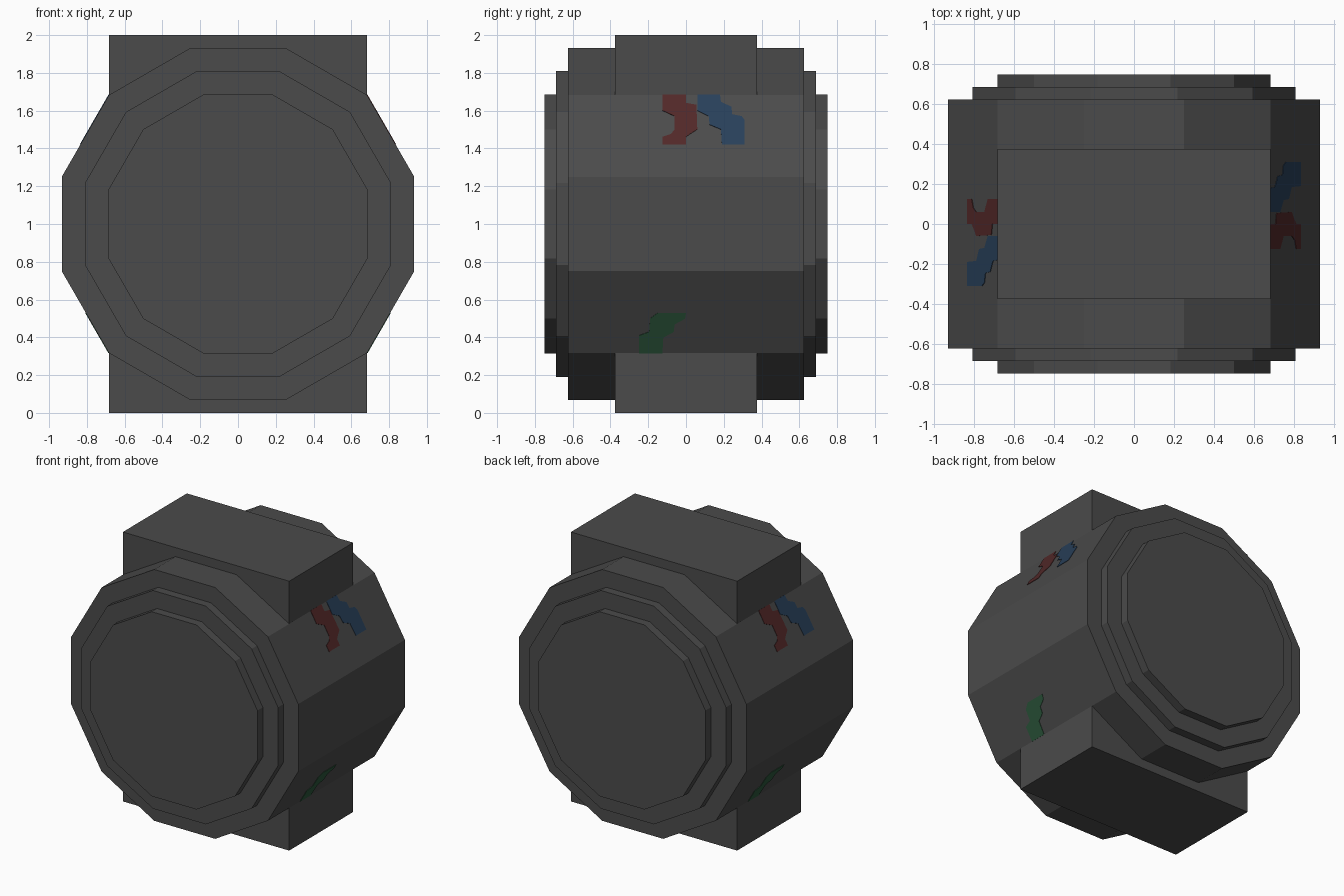
import bpy, bmesh, math
from mathutils import Vector, Matrix

if "Cube" in bpy.data.objects:
    bpy.data.objects.remove(bpy.data.objects["Cube"])


def material(name, rgb):
    m = bpy.data.materials.new(name)
    m.diffuse_color = (*rgb, 1)
    m.use_nodes = True
    m.node_tree.nodes["Principled BSDF"].inputs["Base Color"].default_value = m.diffuse_color
    return m


GREY = material("dark grey", (0.070, 0.070, 0.070))
RED = material("dark red", (0.084, 0.021, 0.021))
BLUE = material("dark blue", (0.021, 0.050, 0.100))
GREEN = material("dark green", (0.025, 0.095, 0.045))


def finish(bm, name, mat):
    bmesh.ops.recalc_face_normals(bm, faces=bm.faces)
    me = bpy.data.meshes.new(name)
    bm.to_mesh(me)
    bm.free()
    me.materials.append(mat)
    ob = bpy.data.objects.new(name, me)
    bpy.context.collection.objects.link(ob)
    return ob


def drum(name, apothem, half_depth):
    """Twelve-sided prism lying along y, with flats at the top and sides."""
    bm = bmesh.new()
    r = apothem / math.cos(math.radians(15))
    mat = (Matrix.Translation((0, 0, 1)) @ Matrix.Rotation(math.pi / 2, 4, 'X')
           @ Matrix.Rotation(math.radians(15), 4, 'Z'))
    bmesh.ops.create_cone(bm, cap_ends=True, segments=12, radius1=r, radius2=r,
                          depth=2 * half_depth, matrix=mat)
    return finish(bm, name, GREY)


def mark(name, outline, mat, side):
    """Thin painted plate on a sloping drum face, from a (y, z) outline."""
    up = 1 if outline[0][1] > 1 else -1
    n = Vector((math.cos(math.pi / 6), 0, up * math.sin(math.pi / 6)))
    bm = bmesh.new()
    verts = []
    for y, z in outline:
        x = 0.933 - (abs(z - 1) - 0.25) * math.tan(math.pi / 6)
        verts.append(bm.verts.new(Vector((x, y, z)) + n * 0.003))
    face = bm.faces.new(verts)
    ext = bmesh.ops.extrude_face_region(bm, geom=[face], use_keep_orig=True)
    moved = [g for g in ext["geom"] if isinstance(g, bmesh.types.BMVert)]
    bmesh.ops.translate(bm, verts=moved, vec=n * -0.008)
    if side < 0:  # the left side is the right side turned half way round
        bmesh.ops.rotate(bm, verts=bm.verts, matrix=Matrix.Rotation(math.pi, 3, 'Z'))
    return finish(bm, name, mat)


# Stepped drum body
drum("main_drum", 0.933, 0.625)
drum("middle_step", 0.81, 0.6875)
drum("end_step", 0.685, 0.75)

# Block through the drum, forming the top cap and the foot
bm = bmesh.new()
bmesh.ops.create_cube(bm, size=1, matrix=Matrix.Translation((0, 0, 1))
                      @ Matrix.Diagonal((1.366, 0.75, 2, 1)))
finish(bm, "top_and_foot_block", GREY)

# Coloured marks on the slopes, as (y, z) outlines
red = [(-.125, 1.685), (0, 1.685), (0, 1.64), (.055, 1.63), (.06, 1.50), (.02, 1.475),
       (0, 1.46), (0, 1.42), (-.125, 1.42), (-.125, 1.46), (-.08, 1.475),
       (-.06, 1.50), (-.06, 1.57), (-.125, 1.60)]
blue = [(.06, 1.685), (.18, 1.685), (.185, 1.645), (.24, 1.62), (.245, 1.58),
        (.295, 1.57), (.31, 1.55), (.31, 1.42), (.19, 1.42), (.185, 1.50),
        (.125, 1.525), (.12, 1.57), (.06, 1.60)]
green = [(-.25, .317), (-.25, .41), (-.195, .43), (-.19, .50), (-.15, .53), (0, .53),
         (-.005, .50), (-.06, .47), (-.065, .43), (-.12, .40), (-.125, .317)]

for side, label in ((1, "right"), (-1, "left")):
    mark(f"red_mark_{label}", red, RED, side)
    mark(f"blue_mark_{label}", blue, BLUE, side)
    mark(f"green_mark_{label}", green, GREEN, side)
